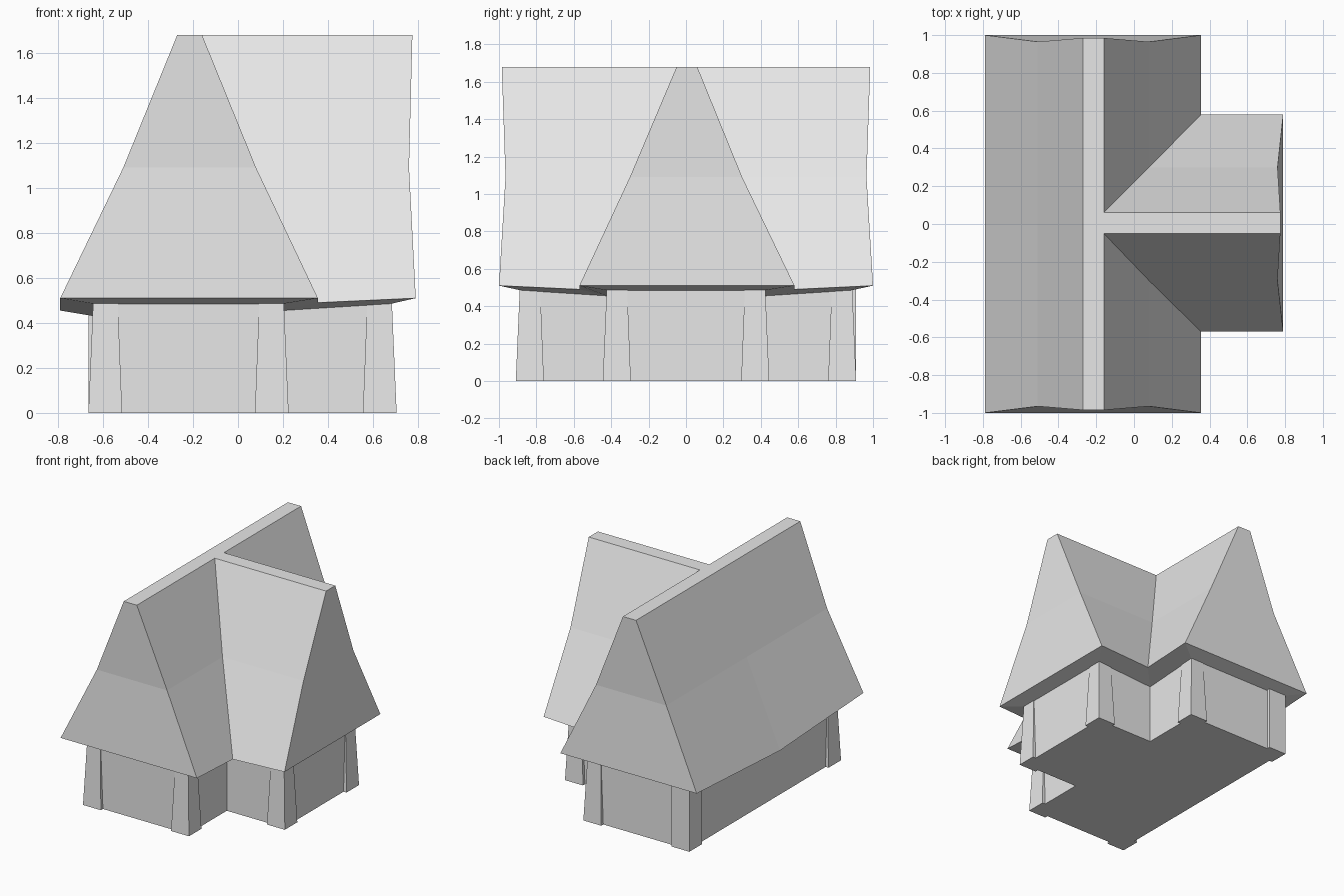
import bpy

cube = bpy.data.objects.get("Cube")
if cube:
    bpy.data.objects.remove(cube, do_unlink=True)

grey = bpy.data.materials.new("light_grey")
grey.use_nodes = True
colour = (0.8, 0.8, 0.8, 1)
grey.diffuse_color = colour
grey.node_tree.nodes["Principled BSDF"].inputs["Base Color"].default_value = colour


def t_ring(x0, x1, x2, y, w, z, z_valley=None, z_side=None, shift=0.0):
    """T-shaped outline: long block from x0 to x1, wing out to x2."""
    zv = z if z_valley is None else z_valley
    zs = z if z_side is None else z_side
    a, b = shift - w, shift + w
    return [(x0, -y, z), (x1, -y, z), (x1, a, zv), (x2, a, z), (x2, b, z),
            (x1, b, zv), (x1, y, z), (x0, y, z), (x0, 0, zs)]


def loft(name, rings, cap_bottom=True, cap_top=True):
    """Skin a stack of equal-sized rings, listed from bottom to top."""
    n = len(rings[0])
    faces = []
    for r in range(len(rings) - 1):
        for i in range(n):
            j = (i + 1) % n
            faces.append((r * n + i, r * n + j, (r + 1) * n + j, (r + 1) * n + i))
    if cap_bottom:
        faces.append(tuple(reversed(range(n))))
    if cap_top:
        faces.append(tuple(range((len(rings) - 1) * n, len(rings) * n)))
    mesh = bpy.data.meshes.new(name)
    mesh.from_pydata([p for ring in rings for p in ring], [], faces)
    mesh.materials.append(grey)
    obj = bpy.data.objects.new(name, mesh)
    bpy.context.collection.objects.link(obj)
    return obj


# Walls, whose top follows the sagging eaves
wall = (-0.64, 0.20, 0.68, 0.885, 0.42)
wall_top = t_ring(*wall, 0.485, 0.455, 0.43)
loft("walls", [t_ring(*wall, 0), wall_top], cap_top=False)

# Roof: soffit, eaves, kink and flat ridge
loft("roof", [
    wall_top,
    t_ring(-0.79, 0.355, 0.79, 1.0, 0.575, 0.51, 0.49, 0.455, 0.005),
    t_ring(-0.51, 0.08, 0.76, 0.965, 0.30, 1.09),
    t_ring(-0.27, -0.16, 0.775, 0.985, 0.055, 1.68, shift=0.005),
], cap_bottom=False)


def rect(cx, cy, sx, sy, out, width, z):
    """Square post section set in from an outer corner."""
    xs = sorted((cx + sx * out, cx + sx * (out - width)))
    ys = sorted((cy + sy * out, cy + sy * (out - width)))
    return [(xs[0], ys[0], z), (xs[1], ys[0], z), (xs[1], ys[1], z), (xs[0], ys[1], z)]


# Corner posts, tapering into the walls; the back left one stands straight
posts = {
    "front_left_post": (wall[1], -wall[3], 1, -1),
    "front_right_post": (wall[0], -wall[3], -1, -1),
    "back_left_post": (wall[1], wall[3], 1, 1),
    "back_right_post": (wall[0], wall[3], -1, 1),
    "wing_front_post": (wall[2], -wall[4], 1, -1),
    "wing_back_post": (wall[2], wall[4], 1, 1),
}
for name, corner in posts.items():
    straight = name == "back_right_post"
    top_out, top_width = (0.025, 0.15) if straight else (0.004, 0.11)
    loft(name, [rect(*corner, 0.025, 0.15, 0),
                rect(*corner, top_out, top_width, 0.488)])
